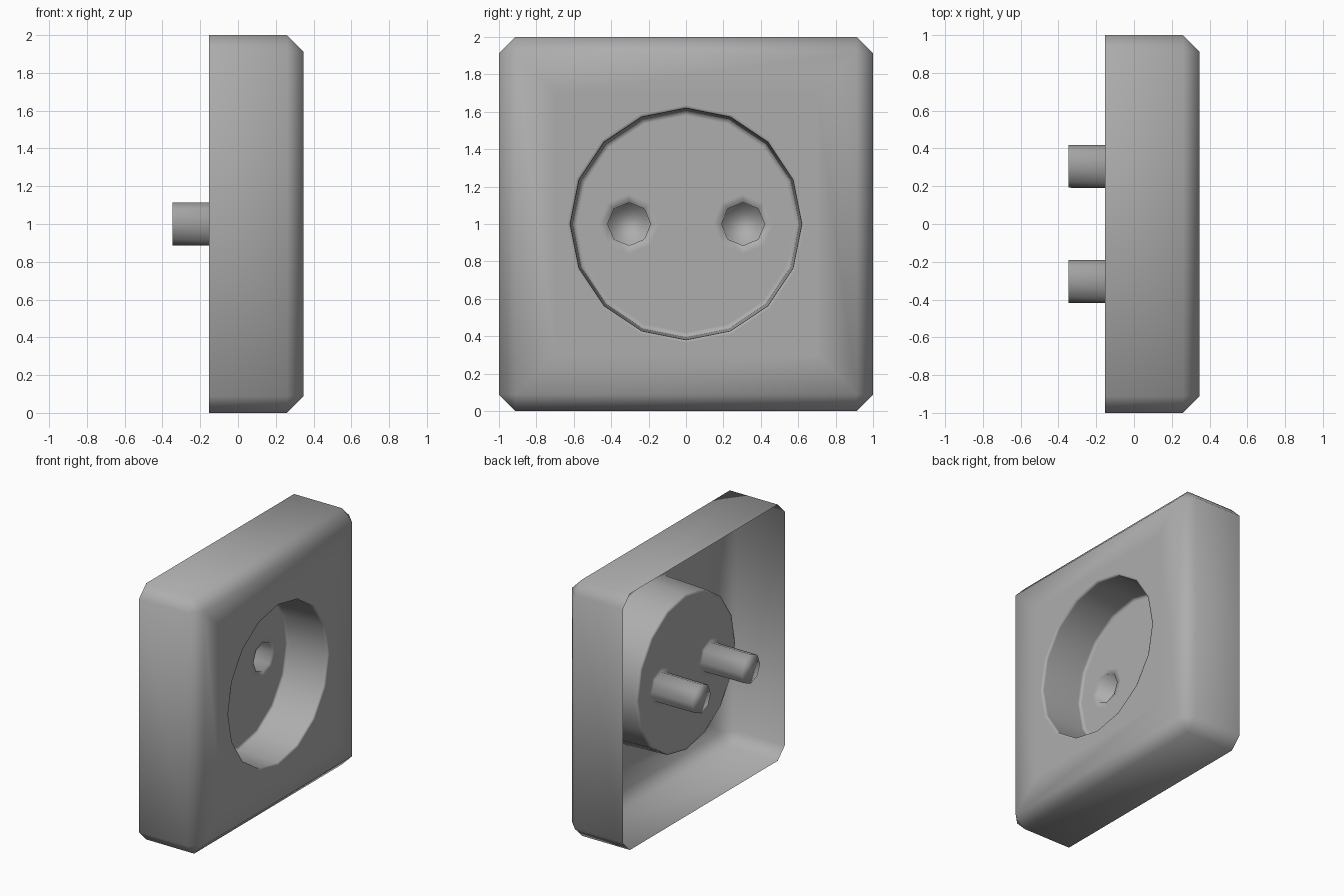
import bpy, bmesh, math

if "Cube" in bpy.data.objects:
    bpy.data.objects.remove(bpy.data.objects["Cube"])

bm = bmesh.new()
BACK, SIDE, FRONT, FLOOR, PIN = -0.154, 0.26, 0.347, 0.0, -0.348
C = 0.088  # chamfer width


def ring(x, pts):
    return [bm.verts.new((x, y, z + 1)) for y, z in pts]


def circle(x, r, n, cy=0.0):
    return ring(x, [(cy + r * math.sin(2 * math.pi * i / n),
                     r * math.cos(2 * math.pi * i / n)) for i in range(n)])


def square(x, h):
    return ring(x, [(h, h), (-h, h), (-h, -h), (h, -h)])


def octagon(x):
    # two points for each corner, matching the order of square()
    k = 1 - C
    return ring(x, [(1, k), (k, 1), (-k, 1), (-1, k),
                    (-1, -k), (-k, -1), (k, -1), (1, -k)])


def walls(*rings):
    for a, b in zip(rings, rings[1:]):
        for i in range(len(a)):
            j = (i + 1) % len(a)
            bm.faces.new((a[i], a[j], b[j], b[i]))


# open-backed housing with chamfered edges and corners
back, side = octagon(BACK), octagon(SIDE)
face, inner = square(FRONT, 1 - C), square(FRONT, 0.7)
walls(back, side)
for i in range(4):
    a, b, c = side[2 * i], side[2 * i + 1], side[(2 * i + 2) % 8]
    bm.faces.new((a, b, face[i]))
    bm.faces.new((b, c, face[(i + 1) % 4], face[i]))
walls(face, inner)

# round well, with tight loops that keep its edges crisp
lip = circle(FRONT, 0.635, 16)
floor = circle(FLOOR, 0.58, 16)
walls(lip, circle(FRONT, 0.62, 16), circle(FRONT - 0.02, 0.618, 16),
      circle(FLOOR + 0.02, 0.606, 16), circle(FLOOR, 0.605, 16), floor)

# flat face between the square and the lip: a fan at each corner
corners = [inner[0], inner[3], inner[2], inner[1]]  # clockwise from top right
for q in range(4):
    for i in range(4 * q, 4 * q + 4):
        bm.faces.new((corners[q], lip[(i + 1) % 16], lip[i]))
    bm.faces.new((corners[q], corners[(q + 1) % 4], lip[(4 * q + 4) % 16]))

# two pin sleeves, closed at the back, each in one half of the floor
middle = ring(FLOOR, [(0, -0.58 + 0.145 * i) for i in range(1, 8)])
halves = ((0.305, floor[:9] + middle, 0),
          (-0.304, floor[8:] + floor[:1] + middle[::-1], 4))
for cy, outline, start in halves:
    collar = circle(FLOOR, 0.16, 8, cy)
    tip = circle(PIN, 0.113, 8, cy)
    walls(collar, circle(FLOOR, 0.115, 8, cy), tip)
    bm.faces.new(tip)
    for i in range(8):
        a, b = collar[(start + i) % 8], collar[(start + i + 1) % 8]
        o = [outline[(2 * i + k) % 16] for k in range(3)]
        bm.faces.new((a, o[0], o[1]))
        bm.faces.new((a, o[1], b))
        bm.faces.new((b, o[1], o[2]))

# consistent outward normals
bmesh.ops.recalc_face_normals(bm, faces=bm.faces)
top = max(bm.faces, key=lambda f: f.calc_center_median().x)
if top.normal.x < 0:
    bmesh.ops.reverse_faces(bm, faces=bm.faces)
for f in bm.faces:
    f.smooth = True

mesh = bpy.data.meshes.new("socket_cover")
bm.to_mesh(mesh)
bm.free()
obj = bpy.data.objects.new("socket_cover", mesh)
bpy.context.collection.objects.link(obj)

# dark grey plastic
mat = bpy.data.materials.new("grey_plastic")
mat.diffuse_color = (0.42, 0.42, 0.42, 1)
mat.use_nodes = True
mat.node_tree.nodes["Principled BSDF"].inputs["Base Color"].default_value = mat.diffuse_color
mesh.materials.append(mat)
